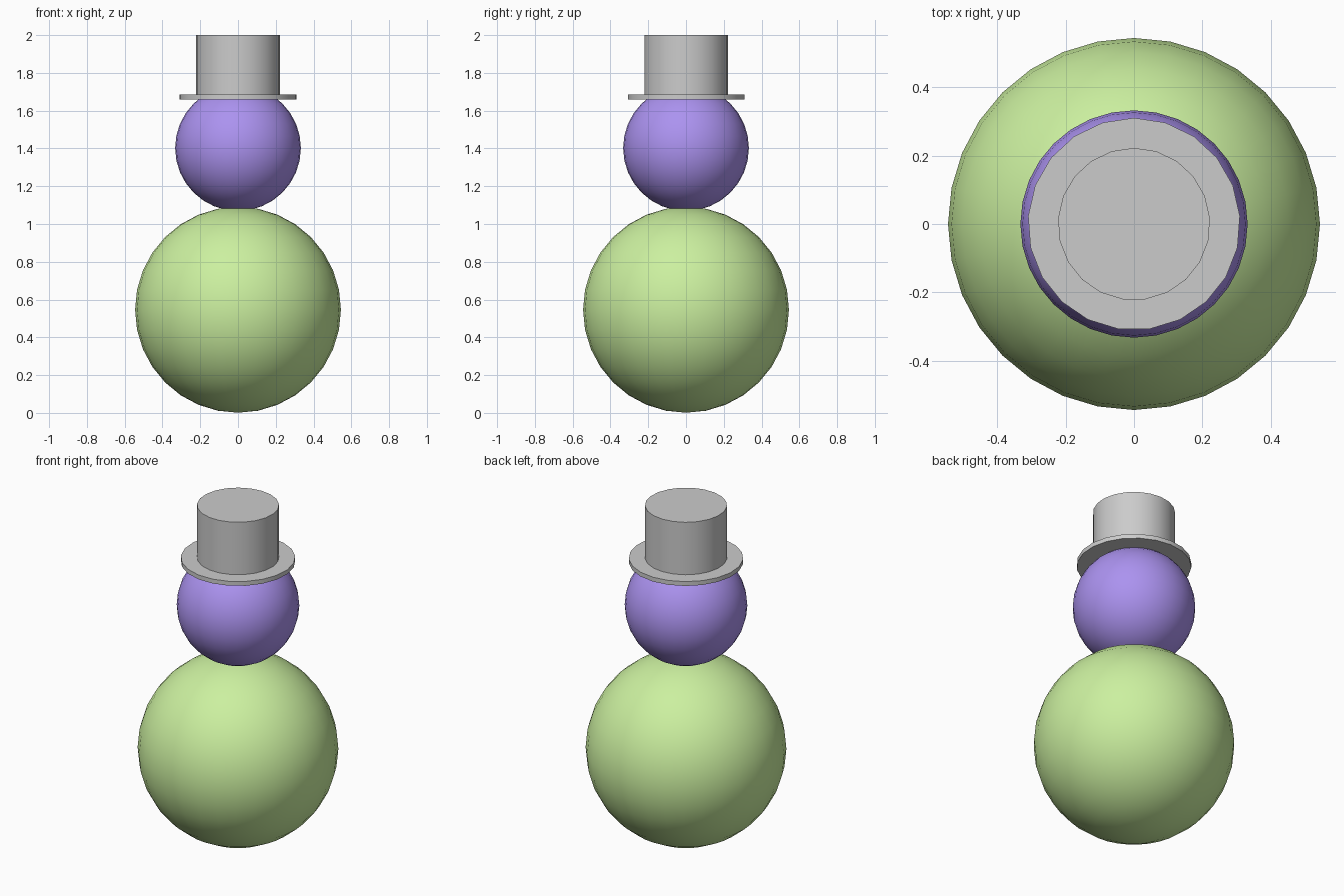
import bpy, math

if "Cube" in bpy.data.objects:
    bpy.data.objects.remove(bpy.data.objects["Cube"])


def paint(obj, name, color):
    mat = bpy.data.materials.new(name)
    mat.diffuse_color = color
    mat.use_nodes = True
    mat.node_tree.nodes["Principled BSDF"].inputs["Base Color"].default_value = mat.diffuse_color
    obj.data.materials.append(mat)


def ball(name, radius, z, color):
    bpy.ops.mesh.primitive_uv_sphere_add(segments=32, ring_count=16,
                                         radius=radius, location=(0, 0, z))
    obj = bpy.context.object
    obj.name = name
    bpy.ops.object.shade_smooth()
    paint(obj, name + "_colour", color)


def disc(name, radius, z0, z1):
    bpy.ops.mesh.primitive_cylinder_add(vertices=21, radius=radius, depth=z1 - z0,
                                        location=(0, 0, (z0 + z1) / 2))
    bpy.context.object.name = name
    bpy.ops.object.shade_smooth_by_angle(angle=math.radians(40))


# Stacked snow balls
ball("body", 0.545, 0.546, (0.6, 0.87, 0.35, 1))
ball("head", 0.333, 1.402, (0.41, 0.29, 0.87, 1))

# Top hat
disc("hat_brim", 0.311, 1.66, 1.686)
disc("hat_crown", 0.223, 1.67, 2.0)
